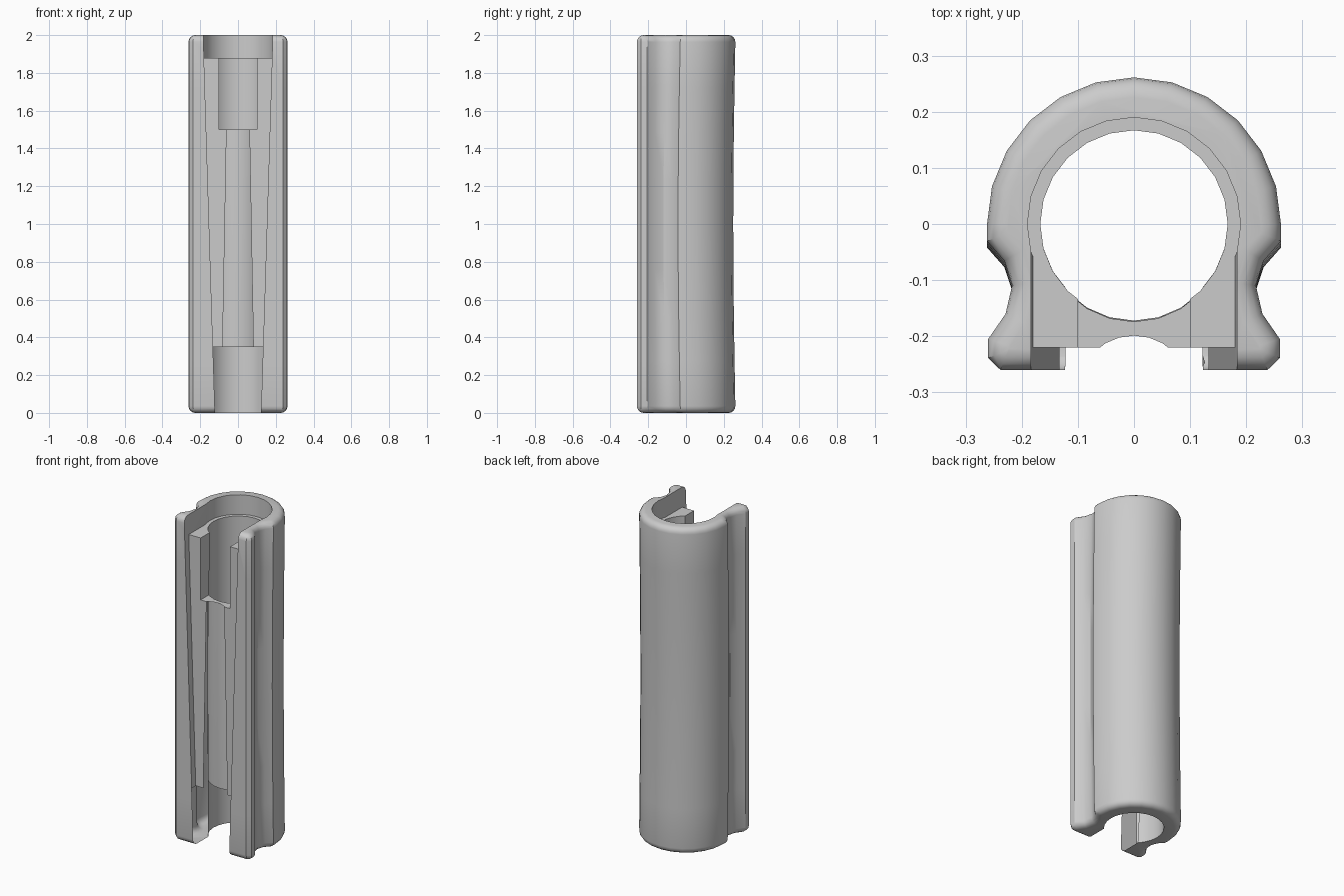
import bpy, bmesh
from math import sin, cos, pi, radians
from mathutils import Vector

if "Cube" in bpy.data.objects:
    bpy.data.objects.remove(bpy.data.objects["Cube"])

H = 2.0


def loft(name, rings):
    """Closed solid through a stack of equal-length rings."""
    bm = bmesh.new()
    vs = [[bm.verts.new(p) for p in r] for r in rings]
    n = len(vs[0])
    for a, b in zip(vs, vs[1:]):
        for i in range(n):
            j = (i + 1) % n
            bm.faces.new((a[i], a[j], b[j], b[i]))
    bm.faces.new(vs[0])
    bm.faces.new(vs[-1])
    bmesh.ops.recalc_face_normals(bm, faces=bm.faces)
    me = bpy.data.meshes.new(name)
    bm.to_mesh(me)
    bm.free()
    ob = bpy.data.objects.new(name, me)
    bpy.context.collection.objects.link(ob)
    return ob


def circle(r, z, cy=0.0, stretch=0.0, n=24):
    ring = []
    for i in range(n):
        x, y = r * cos(2 * pi * i / n), r * sin(2 * pi * i / n)
        if y < 0:
            y *= 1 + stretch
        ring.append((x, y + cy, z))
    return ring


def block(name, y0, y1, z0, z1, half):
    """Box whose half width depends on height."""
    def ring(z):
        w = half(z)
        return [(-w, y0, z), (w, y0, z), (w, y1, z), (-w, y1, z)]
    return loft(name, [ring(z0), ring(z1)])


def inset(pts, d):
    """Mitred inward offset of a clockwise outline."""
    out = []
    for i, p in enumerate(pts):
        a = (p - pts[i - 1]).normalized()
        b = (pts[(i + 1) % len(pts)] - p).normalized()
        na, nb = Vector((a.y, -a.x)), Vector((b.y, -b.x))
        out.append(p + (na + nb) * (d / (1 + na.dot(nb))))
    return out


# Outer outline: arch, pinched sides, chamfered front corners
R = 0.262
half = [Vector((R * sin(radians(15 * i)), R * cos(radians(15 * i)))) for i in range(7)]
half += [Vector(p) for p in ((0.262, -0.03), (0.231, -0.065), (0.217, -0.108),
                             (0.229, -0.16), (0.26, -0.205), (0.26, -0.239), (0.238, -0.26))]
outline = half + [Vector((-p.x, p.y)) for p in reversed(half[1:])]

# Body with rounded ends and a slight waist along the back
ROUND = 0.036
ends = [(ROUND * (1 - sin(radians(a))), ROUND * (1 - cos(radians(a)))) for a in (0, 22.5, 45, 67.5, 90)]
ends = [(d, z) for d, z in ends]
levels = ends + [(0, ROUND + (H - 2 * ROUND) * i / 8) for i in range(1, 8)]
levels += [(d, H - z) for d, z in reversed(ends)]
rings = []
for d, z in levels:
    bend = 0.012 * sin(pi * z / H)
    rings.append([(p.x, p.y - bend * min(1, max(0, (p.y + 0.22) / 0.12)), z)
                  for p in inset(outline, d)])
body = loft("sleeve_body", rings)


def taper(z):
    return 0.122 + 0.031 * z


bore_z = [-0.1, 0.15, 0.4, 0.7, 1.0, 1.3, 1.5, 1.7, 1.9]
cutters = [
    # Main bore, bowed slightly to the front
    loft("bore_cutter", [circle(0.167, z, 0, 0.06 * max(0, sin(pi * z / H))) for z in bore_z]),
    # Wider seat at the top
    loft("seat_cutter", [circle(0.19, 1.88), circle(0.19, 2.1)]),
    block("top_opening_cutter", -0.4, -0.02, 1.88, 2.1, taper),
    # Tapered channel down the front
    block("channel_cutter", -0.4, -0.22, -0.1, 2.1, taper),
    # Upper and lower windows into the bore
    block("upper_slot_cutter", -0.35, -0.05, 1.5, 1.95, lambda z: 0.1),
    block("lower_slot_cutter", -0.35, -0.05, -0.1, 0.35, taper),
    # Shallow hollow in the channel floor
    loft("hollow_cutter", [circle(0.116, 0.2, -0.3), circle(0.1, 1.6, -0.3)]),
]

bpy.context.view_layer.objects.active = body
for c in cutters:
    c.hide_render = True
    m = body.modifiers.new(c.name, 'BOOLEAN')
    m.operation = 'DIFFERENCE'
    m.solver = 'EXACT'
    m.object = c
    bpy.ops.object.modifier_apply(modifier=m.name)
    bpy.data.objects.remove(c, do_unlink=True)

# Smooth shading with crisp edges
bpy.ops.object.select_all(action='DESELECT')
body.select_set(True)
bpy.ops.object.shade_smooth_by_angle(angle=radians(32))
